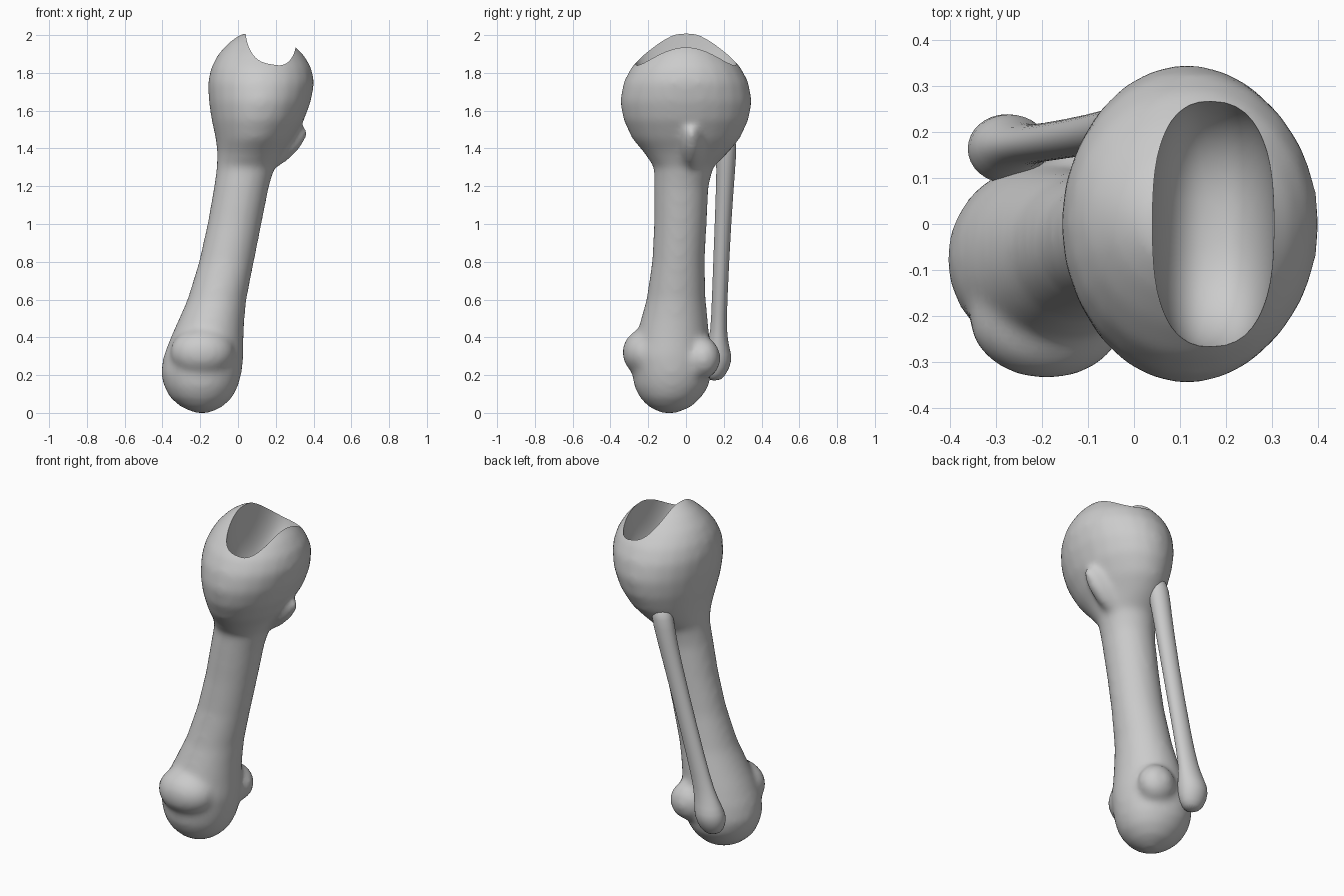
import bpy, bmesh, math
from mathutils import Matrix

if "Cube" in bpy.data.objects:
    bpy.data.objects.remove(bpy.data.objects["Cube"])


def make_object(name, bm):
    bmesh.ops.recalc_face_normals(bm, faces=bm.faces)
    mesh = bpy.data.meshes.new(name)
    bm.to_mesh(mesh)
    bm.free()
    mesh.shade_smooth()
    ob = bpy.data.objects.new(name, mesh)
    bpy.context.collection.objects.link(ob)
    return ob


def loft(bm, rings, n=24):
    # each ring: z, x min, x max, y min, y max
    loops = []
    for z, x0, x1, y0, y1 in rings:
        loops.append([bm.verts.new(((x0 + x1) / 2 + (x1 - x0) / 2 * math.cos(math.tau * i / n),
                                    (y0 + y1) / 2 + (y1 - y0) / 2 * math.sin(math.tau * i / n), z))
                      for i in range(n)])
    for a, b in zip(loops, loops[1:]):
        for i in range(n):
            j = (i + 1) % n
            bm.faces.new((a[i], a[j], b[j], b[i]))
    bm.faces.new(loops[0][::-1])
    bm.faces.new(loops[-1])


def ball(bm, center, radii, tilt=0, power=1):
    # power below 1 makes the ball boxier
    m = (Matrix.Translation(center) @ Matrix.Rotation(tilt, 4, 'Y')
         @ Matrix.Diagonal((*radii, 1)))
    verts = bmesh.ops.create_icosphere(bm, subdivisions=4, radius=1)["verts"]
    for v in verts:
        for k in range(3):
            v.co[k] = math.copysign(abs(v.co[k]) ** power, v.co[k])
        v.co = m @ v.co


# Main bone: shaft with rounded lower end
bm = bmesh.new()
loft(bm, [
    (0.0, -0.23, -0.15, -0.13, -0.05),
    (0.03, -0.30, -0.085, -0.195, 0.025),
    (0.08, -0.36, -0.03, -0.245, 0.08),
    (0.14, -0.392, 0.0, -0.275, 0.12),
    (0.21, -0.41, 0.02, -0.285, 0.135),
    (0.30, -0.395, 0.03, -0.29, 0.135),
    (0.40, -0.357, 0.03, -0.265, 0.125),
    (0.50, -0.312, 0.035, -0.238, 0.115),
    (0.60, -0.268, 0.045, -0.21, 0.105),
    (0.80, -0.207, 0.085, -0.18, 0.10),
    (1.00, -0.162, 0.125, -0.17, 0.11),
    (1.20, -0.127, 0.165, -0.17, 0.12),
    (1.30, -0.113, 0.195, -0.17, 0.145)]
    # Upper head, an egg narrowing into the shaft
    + [(z, a, b, -y, y) for z, a, b, y in (
        (1.38, -0.11, 0.24, 0.225), (1.45, -0.118, 0.29, 0.285),
        (1.55, -0.14, 0.35, 0.332), (1.65, -0.155, 0.387, 0.35),
        (1.75, -0.16, 0.405, 0.332), (1.83, -0.142, 0.388, 0.29),
        (1.90, -0.105, 0.345, 0.225), (1.96, -0.05, 0.28, 0.155),
        (2.01, 0.02, 0.20, 0.08))])
# Front ridge and the two ankle bumps
ball(bm, (0.245, 0.03, 1.4), (0.06, 0.055, 0.16), math.radians(47))
ball(bm, (-0.19, -0.205, 0.32), (0.17, 0.132, 0.13))
ball(bm, (-0.085, 0.09, 0.29), (0.11, 0.093, 0.11))
bone = make_object("main_bone", bm)
remesh = bone.modifiers.new("fuse", 'REMESH')
remesh.mode = 'VOXEL'
remesh.voxel_size = 0.018
remesh.use_smooth_shade = True
smooth = bone.modifiers.new("soften", 'SMOOTH')
smooth.factor = 0.5
smooth.iterations = 12

# Socket hollowed out of the head
bm = bmesh.new()
ball(bm, (0.172, 0, 1.95), (0.133, 0.275, 0.30), power=0.8)
cutter = make_object("socket_cutter", bm)
cutter.hide_render = True
cutter.hide_set(True)
cut = bone.modifiers.new("socket", 'BOOLEAN')
cut.operation = 'DIFFERENCE'
cut.object = cutter
cut.solver = 'EXACT'

bpy.context.view_layer.objects.active = bone
bone.select_set(True)
for name in ("fuse", "soften", "socket"):
    bpy.ops.object.modifier_apply(modifier=name)
bpy.ops.object.shade_smooth_by_angle(angle=math.radians(40))
bpy.data.objects.remove(cutter)

# Slim bone running behind the shaft: z, x, y, x radius, y radius
path = [(0.17, -0.28, 0.15, 0.03, 0.03),
        (0.20, -0.28, 0.153, 0.072, 0.06),
        (0.28, -0.278, 0.165, 0.093, 0.085),
        (0.34, -0.265, 0.17, 0.083, 0.062),
        (0.43, -0.24, 0.172, 0.062, 0.042),
        (0.60, -0.193, 0.178, 0.055, 0.042),
        (1.00, -0.09, 0.195, 0.052, 0.044),
        (1.30, -0.015, 0.212, 0.058, 0.05),
        (1.42, 0.008, 0.213, 0.065, 0.058),
        (1.48, 0.02, 0.21, 0.045, 0.045)]
bm = bmesh.new()
loft(bm, [(z, x - rx, x + rx, y - ry, y + ry) for z, x, y, rx, ry in path], 16)
slim = make_object("slim_bone", bm)
slim.modifiers.new("soften", 'SUBSURF').render_levels = 1
